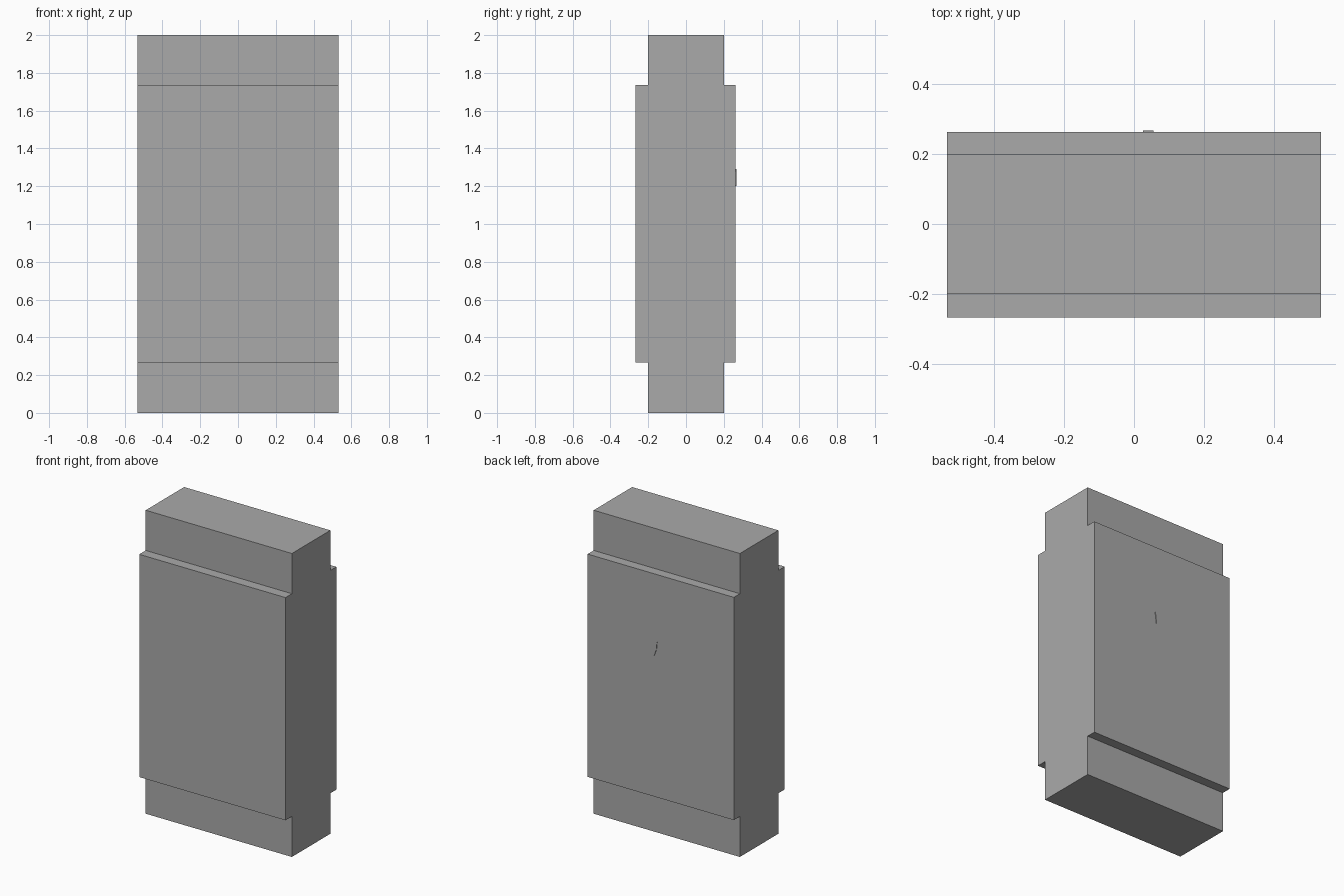
import bpy
import bmesh

old = bpy.data.objects.get("Cube")
if old:
    bpy.data.objects.remove(old, do_unlink=True)

HALF_WIDTH = 0.533

grey = bpy.data.materials.new("plain_grey")
grey.use_nodes = True
grey.diffuse_color = (0.4, 0.4, 0.4, 1)
grey.node_tree.nodes["Principled BSDF"].inputs["Base Color"].default_value = (0.4, 0.4, 0.4, 1)


def prism(name, outline, axis, start, end):
    """Extrude a flat outline along one axis (0 = x, 1 = y)."""
    bm = bmesh.new()
    verts = []
    for u, z in outline:
        co = (start, u, z) if axis == 0 else (u, start, z)
        verts.append(bm.verts.new(co))
    face = bm.faces.new(verts)
    moved = bmesh.ops.extrude_face_region(bm, geom=[face])["geom"]
    shift = [0, 0, 0]
    shift[axis] = end - start
    bmesh.ops.translate(bm, vec=shift, verts=[g for g in moved if isinstance(g, bmesh.types.BMVert)])
    bmesh.ops.recalc_face_normals(bm, faces=bm.faces)
    mesh = bpy.data.meshes.new(name)
    bm.to_mesh(mesh)
    bm.free()
    mesh.materials.append(grey)
    obj = bpy.data.objects.new(name, mesh)
    bpy.context.collection.objects.link(obj)
    return obj


# Slab with a raised panel on the front and back, as one stepped profile
core, front, back = 0.2, -0.267, 0.263
low, high, top = 0.267, 1.735, 2.0
profile = [(-core, 0), (core, 0), (core, low), (back, low), (back, high), (core, high),
           (core, top), (-core, top), (-core, high), (front, high), (front, low), (-core, low)]
prism("stepped_body", profile, 0, -HALF_WIDTH, HALF_WIDTH)

# Tiny raised chip on the back panel
chip = [(0.025, 1.29), (0.055, 1.28), (0.045, 1.2), (0.03, 1.24)]
prism("back_chip", chip, 1, back - 0.002, 0.267)
